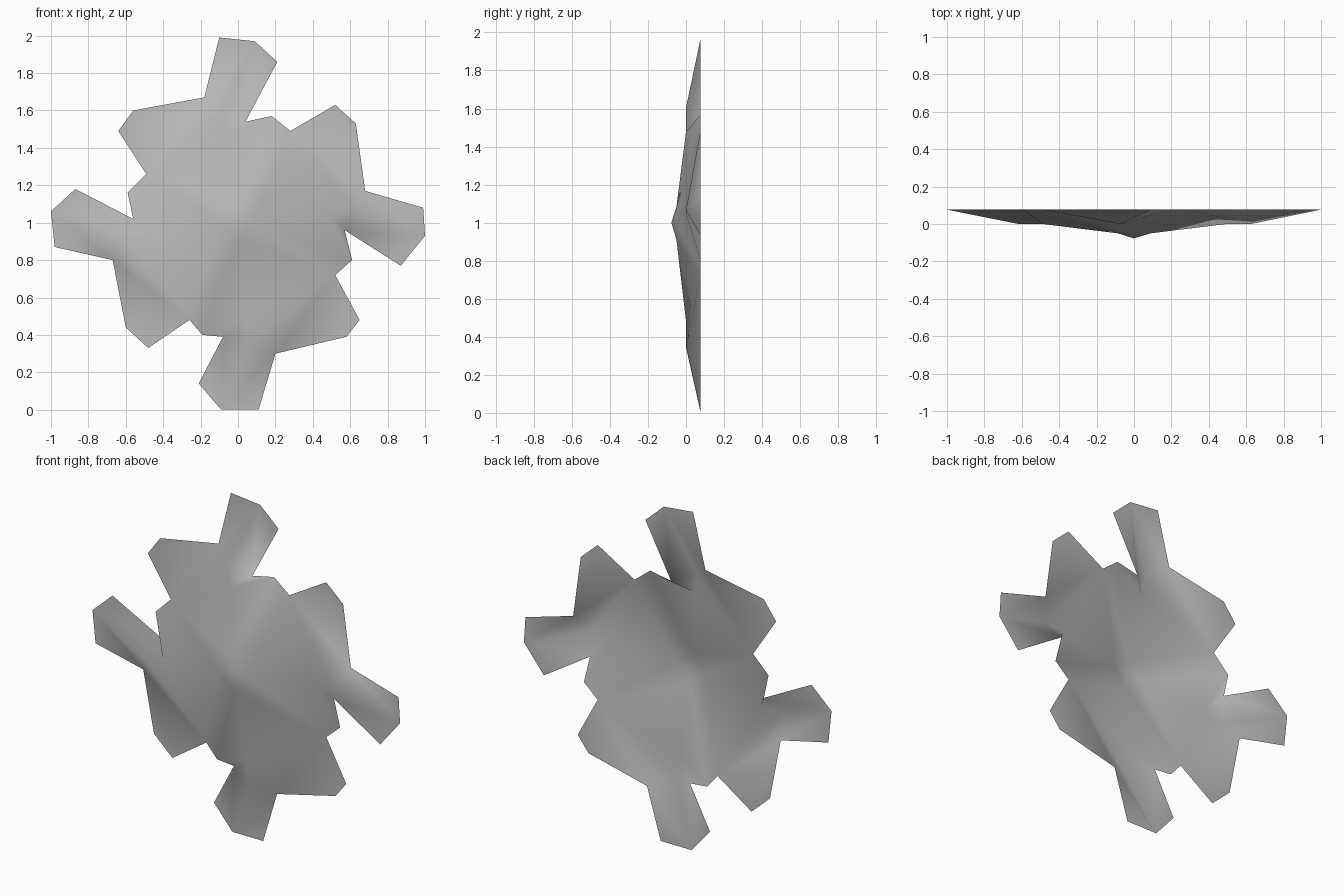
import bpy
import bmesh
from mathutils import Vector

default_cube = bpy.data.objects.get("Cube")
if default_cube:
    bpy.data.objects.remove(default_cube, do_unlink=True)

# Depths of the sheet, from the flat rim to the raised centre
RIM_DEPTH = .077
RIDGE_DEPTH = 0
RING_DEPTH = -.05
CENTRE_DEPTH = -.077
CENTRE = Vector((0, 0, 1))

# Where the inner ridge and ring points lie between the centre and an arm base
INNER_FRACTION = .79
RING_FRACTION = .14

# Rim outline, one row per quarter, clockwise from the top arm:
# three arm tip points, notch, small bump, notch, two lobe tip points, shoulder
QUARTERS = [
    [(-.1, 1.99), (.09, 1.97), (.21, 1.86), (.04, 1.54), (.18, 1.57),
     (.28, 1.49), (.52, 1.63), (.63, 1.53), (.68, 1.17)],
    [(.99, 1.08), (1, .93), (.87, .77), (.57, .96), (.61, .8),
     (.52, .72), (.65, .48), (.58, .39), (.2, .3)],
    [(.11, 0), (-.09, 0), (-.21, .14), (-.08, .39), (-.19, .4),
     (-.26, .48), (-.48, .33), (-.6, .44), (-.67, .8)],
    [(-.98, .87), (-1, 1.06), (-.87, 1.18), (-.56, 1.02), (-.59, 1.16),
     (-.49, 1.26), (-.64, 1.49), (-.56, 1.6), (-.18, 1.67)],
]


def make_material(name, colour):
    material = bpy.data.materials.new(name)
    material.use_nodes = True
    material.diffuse_color = colour
    shader = next(n for n in material.node_tree.nodes if n.type == 'BSDF_PRINCIPLED')
    shader.inputs["Base Color"].default_value = colour
    return material


def add_point(bm, position, depth):
    """Vertex above a position on the sheet, at the given depth."""
    return bm.verts.new((position.x, depth, position.z))


def add_fan(bm, hub, points):
    """Triangles joining a hub point to each pair of neighbouring points."""
    for first, second in zip(points, points[1:]):
        bm.faces.new((hub, first, second))


# Rim, then the ridge of each arm running in to the small ring
bm = bmesh.new()
centre = add_point(bm, CENTRE, CENTRE_DEPTH)
rims = [[bm.verts.new((x, RIM_DEPTH, z)) for x, z in row] for row in QUARTERS]
ridges = []
for index, rim in enumerate(rims):
    base = (rims[index - 1][-1].co + rim[3].co) / 2
    ridges.append((
        add_point(bm, base, RIDGE_DEPTH),
        add_point(bm, CENTRE.lerp(base, INNER_FRACTION), RIDGE_DEPTH),
        add_point(bm, CENTRE.lerp(base, RING_FRACTION), RING_DEPTH),
    ))

# Faces of each quarter
for index, rim in enumerate(rims):
    tip_a, tip_b, tip_c, notch, bump, lobe_notch, lobe_a, lobe_b, shoulder = rim
    previous_shoulder = rims[index - 1][-1]
    base, inner, ring = ridges[index]
    next_base, next_inner, next_ring = ridges[(index + 1) % len(rims)]
    # arm: flat tip corners and the folded ridge between them
    bm.faces.new((previous_shoulder, tip_a, tip_b))
    bm.faces.new((tip_b, tip_c, notch))
    add_fan(bm, base, [previous_shoulder, tip_b, notch, inner])
    # flat lobe
    add_fan(bm, shoulder, [lobe_notch, lobe_a, lobe_b])
    # slopes on either side of the bump
    add_fan(bm, bump, [lobe_notch, ring, inner, notch])
    # slope up to the next arm
    add_fan(bm, lobe_notch, [shoulder, next_base, next_inner, next_ring, ring])
    # raised centre
    bm.faces.new((centre, ring, next_ring))

# Front faces look towards -y
bmesh.ops.recalc_face_normals(bm, faces=bm.faces[:])
if sum(face.normal.y for face in bm.faces) > 0:
    bmesh.ops.reverse_faces(bm, faces=bm.faces[:])
for face in bm.faces:
    face.smooth = True

mesh = bpy.data.meshes.new("splat_sheet")
bm.to_mesh(mesh)
bm.free()
mesh.materials.append(make_material("mid_grey", (.5, .5, .5, 1)))
splat = bpy.data.objects.new("splat_sheet", mesh)
bpy.context.collection.objects.link(splat)
